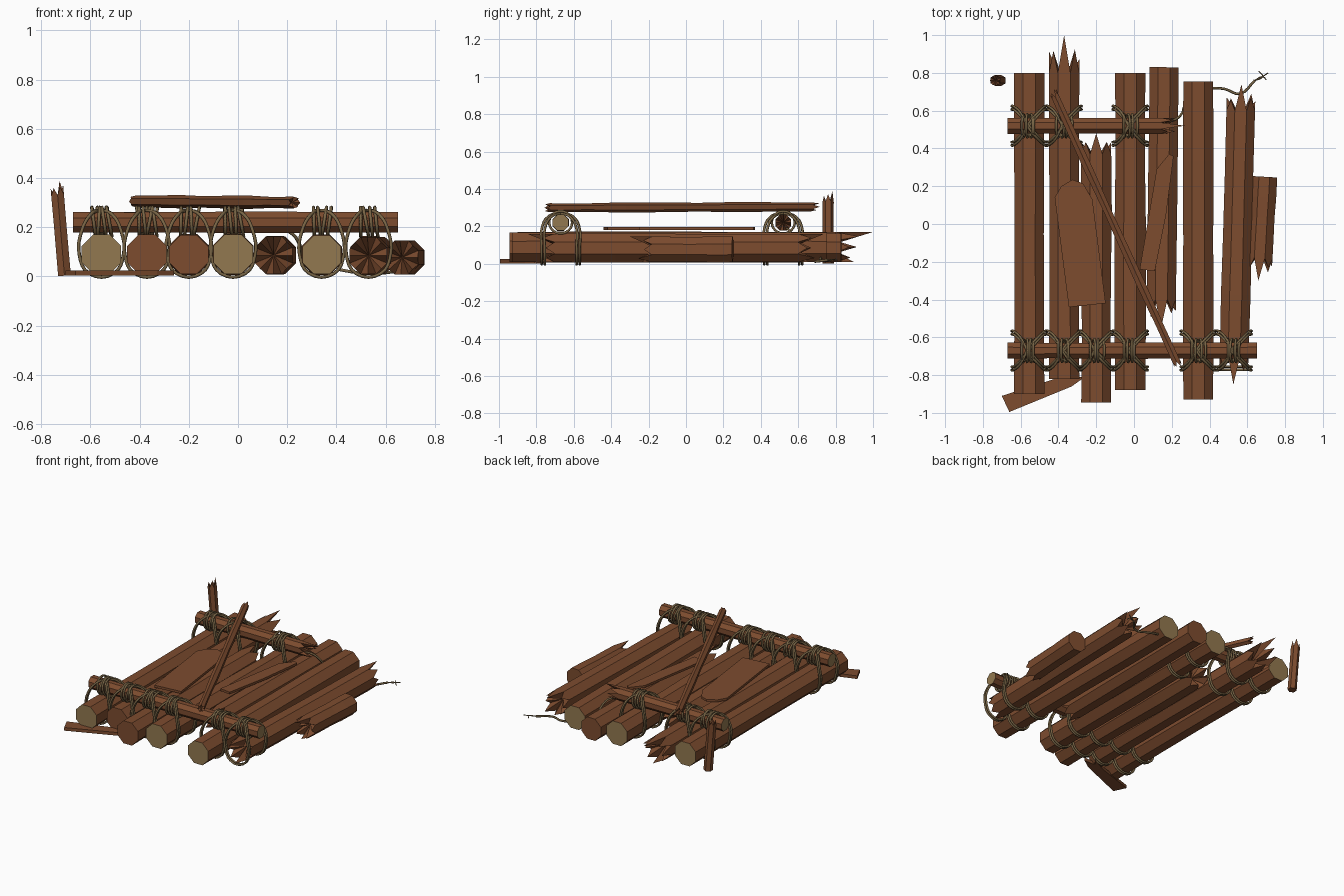
import bpy, bmesh, math, random
from mathutils import Vector

random.seed(4)
cube = bpy.data.objects.get("Cube")
if cube:
    bpy.data.objects.remove(cube, do_unlink=True)


def material(name, rgb):
    m = bpy.data.materials.new(name)
    m.use_nodes = True
    m.diffuse_color = (*rgb, 1)
    m.node_tree.nodes["Principled BSDF"].inputs["Base Color"].default_value = (*rgb, 1)
    return m


WOOD = material("brown wood", (0.205, 0.072, 0.028))
CUT = material("pale cut wood", (0.29, 0.19, 0.08))
ROPE = material("old rope", (0.19, 0.13, 0.06))


def finish(name, bm):
    bmesh.ops.recalc_face_normals(bm, faces=bm.faces)
    mesh = bpy.data.meshes.new(name)
    bm.to_mesh(mesh)
    bm.free()
    for m in (WOOD, CUT):
        mesh.materials.append(m)
    ob = bpy.data.objects.new(name, mesh)
    bpy.context.collection.objects.link(ob)
    return ob


def timber(name, a, b, r, sides=8, rings=5, tip_a=0, tip_b=0, pale=False, wobble=0.05):
    """Faceted log from a to b; a tip length splinters that end, otherwise it is sawn flat."""
    bm = bmesh.new()
    a, b = Vector(a), Vector(b)
    d = (b - a).normalized()
    ref = Vector((0, 1, 0)) if abs(d.z) > 0.9 else Vector((0, 0, 1))
    u = d.cross(ref).normalized()
    v = u.cross(d)
    step = 2 * math.pi / sides

    def spoke(angle):
        return u * math.cos(angle) + v * math.sin(angle)

    loops = []
    for i in range(rings):
        c = a.lerp(b, i / (rings - 1))
        scale = r * (1 + (random.uniform(-wobble, wobble) if 0 < i < rings - 1 else 0))
        loops.append([bm.verts.new(c + spoke((k + 0.5) * step) * scale) for k in range(sides)])
    for low, high in zip(loops, loops[1:]):
        for k in range(sides):
            n = (k + 1) % sides
            bm.faces.new((low[k], low[n], high[n], high[k]))
    for loop, c, out, tip in ((loops[0], a, -d, tip_a), (loops[-1], b, d, tip_b)):
        if not tip:
            bm.faces.new(loop).material_index = int(pale)
            continue
        core = bm.verts.new(c - out * tip * 0.3)
        for k in range(sides):
            n = (k + 1) % sides
            angle = (k + 1) * step
            top = math.sin(angle) > 0.95
            reach = tip * (1 if top else random.uniform(0.3, 0.65))
            p = bm.verts.new(c + spoke(angle) * r * math.cos(step / 2) + out * reach)
            bm.faces.new((loop[k], loop[n], p))
            bm.faces.new((loop[k], p, core))
            bm.faces.new((p, loop[n], core))
    return finish(name, bm)


def plank(name, outline, z, thick):
    bm = bmesh.new()
    face = bm.faces.new([bm.verts.new((x, y, z)) for x, y in outline])
    new = bmesh.ops.extrude_face_region(bm, geom=[face])["geom"]
    bmesh.ops.translate(bm, vec=(0, 0, thick), verts=[g for g in new if isinstance(g, bmesh.types.BMVert)])
    return finish(name, bm)


def rope(name, paths, radius=0.007):
    """Each path is (points, closed); the result is one mesh."""
    curve = bpy.data.curves.new(name, "CURVE")
    curve.dimensions = "3D"
    curve.bevel_depth = radius
    curve.bevel_resolution = 1
    curve.resolution_u = 4
    curve.use_fill_caps = True
    for points, closed in paths:
        s = curve.splines.new("BEZIER")
        s.bezier_points.add(len(points) - 1)
        s.use_cyclic_u = closed
        for bp, co in zip(s.bezier_points, points):
            bp.co = co
            bp.handle_left_type = bp.handle_right_type = "AUTO"
    temp = bpy.data.objects.new(name + "_curve", curve)
    bpy.context.collection.objects.link(temp)
    graph = bpy.context.evaluated_depsgraph_get()
    mesh = bpy.data.meshes.new_from_object(temp.evaluated_get(graph))
    bpy.data.objects.remove(temp, do_unlink=True)
    mesh.materials.clear()
    mesh.materials.append(ROPE)
    for p in mesh.polygons:
        p.material_index = 0
        p.use_smooth = True
    ob = bpy.data.objects.new(name, mesh)
    bpy.context.collection.objects.link(ob)
    return ob


def lashing(name, x, y):
    paths = []
    # wraps around the beam, leaning alternately
    for i in range(4):
        off = (i - 1.5) * 0.021
        lean = random.uniform(-0.012, 0.012)
        ring = []
        for k in range(8):
            t = k * math.pi / 4
            ring.append((x + off + lean * math.sin(t), y + 0.061 * math.cos(t),
                         0.222 + 0.059 * math.sin(t)))
        paths.append((ring, True))
    # strands crossing over the beam and passing under the log
    for g in (0, 0.017):
        pts = []
        for s in (1, -1):
            w = s * (0.085 + g)
            pts += [(x, y + g * s, 0.268), (x + 0.045, y + s * (0.052 + g), 0.25),
                    (x + 0.08, y + w, 0.185), (x + 0.09, y + w, 0.09), (x + 0.05, y + w, 0.012),
                    (x - 0.05, y + w, 0.012), (x - 0.09, y + w, 0.09),
                    (x - 0.08, y + w, 0.185), (x - 0.045, y + s * (0.052 + g), 0.25)]
        paths.append((pts, True))
    return rope(name, paths)


# Deck logs: front x, back x, front y, back y, radius, front tip, back tip, pale ends
logs = [
    (-0.555, -0.555, -0.90, 0.80, 0.087, 0, 0, True),
    (-0.37, -0.37, -0.82, 0.80, 0.087, 0, 0.20, False),
    (-0.20, -0.20, -0.945, 0.37, 0.086, 0, 0.11, False),
    (-0.02, -0.02, -0.88, 0.80, 0.087, 0, 0, True),
    (0.145, 0.16, -0.40, 0.83, 0.083, 0.15, 0, False),
    (0.34, 0.34, -0.93, 0.755, 0.085, 0, 0, True),
    (0.53, 0.565, -0.70, 0.60, 0.082, 0.15, 0.14, False),
    (0.665, 0.69, -0.18, 0.25, 0.074, 0.12, 0, False),
]
for i, (xf, xb, yf, yb, r, tf, tb, pale) in enumerate(logs):
    z = r + 0.003
    timber(f"deck_log_{i + 1}", (xf, yf, z), (xb, yb, z), r, 8, 5, tf, tb, pale)

# Cross beams
FRONT, BACK, BEAM_Z = -0.67, 0.52, 0.22
timber("front_beam", (-0.67, FRONT, BEAM_Z), (0.65, FRONT, BEAM_Z), 0.046, pale=True, rings=7)
timber("back_beam", (-0.67, BACK, BEAM_Z), (0.14, BACK, BEAM_Z), 0.046, pale=True, tip_b=0.13)

# Loose pole across the beams and leaning stake
timber("loose_pole", (0.225, -0.73, 0.30), (-0.415, 0.67, 0.305), 0.024, 6, 8, 0.05, 0.07, wobble=0.15)
timber("stake", (-0.705, 0.76, 0.003), (-0.733, 0.76, 0.33), 0.03, 6, 4, 0, 0.09)

# Loose planks
plank("wide_plank", [(-0.42, 0.14), (-0.385, 0.2), (-0.325, 0.235), (-0.27, 0.215),
                     (-0.22, 0.13), (-0.15, -0.42), (-0.345, -0.44)], 0.18, 0.016)
plank("narrow_plank", [(0.03, -0.24), (0.11, -0.25), (0.17, 0.05), (0.21, 0.36),
                       (0.185, 0.37), (0.12, 0.29)], 0.18, 0.016)
plank("fallen_board", [(-0.66, -0.995), (-0.7, -0.91), (-0.42, -0.82), (-0.31, -0.76),
                       (-0.35, -0.81), (-0.26, -0.81), (-0.33, -0.86)], 0.003, 0.022)

# Rope lashings
for i in (0, 1, 2, 3, 5, 6):
    lashing(f"front_lashing_{i + 1}", logs[i][0], FRONT)
for i in (0, 1, 3):
    lashing(f"back_lashing_{i + 1}", logs[i][1], BACK)

# Broken rope ends with frayed strands
end = (0.64, 0.76, 0.02)
frays = [([end, (0.68, 0.78, 0.022), tip], False)
         for tip in ((0.71, 0.80, 0.025), (0.7, 0.765, 0.012), (0.66, 0.81, 0.02))]
rope("trailing_rope", [([(0.40, 0.72, 0.03), (0.48, 0.715, 0.016), (0.56, 0.69, 0.012), end], False)])
rope("frayed_strands", frays, 0.003)
rope("broken_rope", [([(0.15, 0.54, 0.19), (0.21, 0.55, 0.18), (0.25, 0.58, 0.13),
                       (0.265, 0.62, 0.06)], False)])
